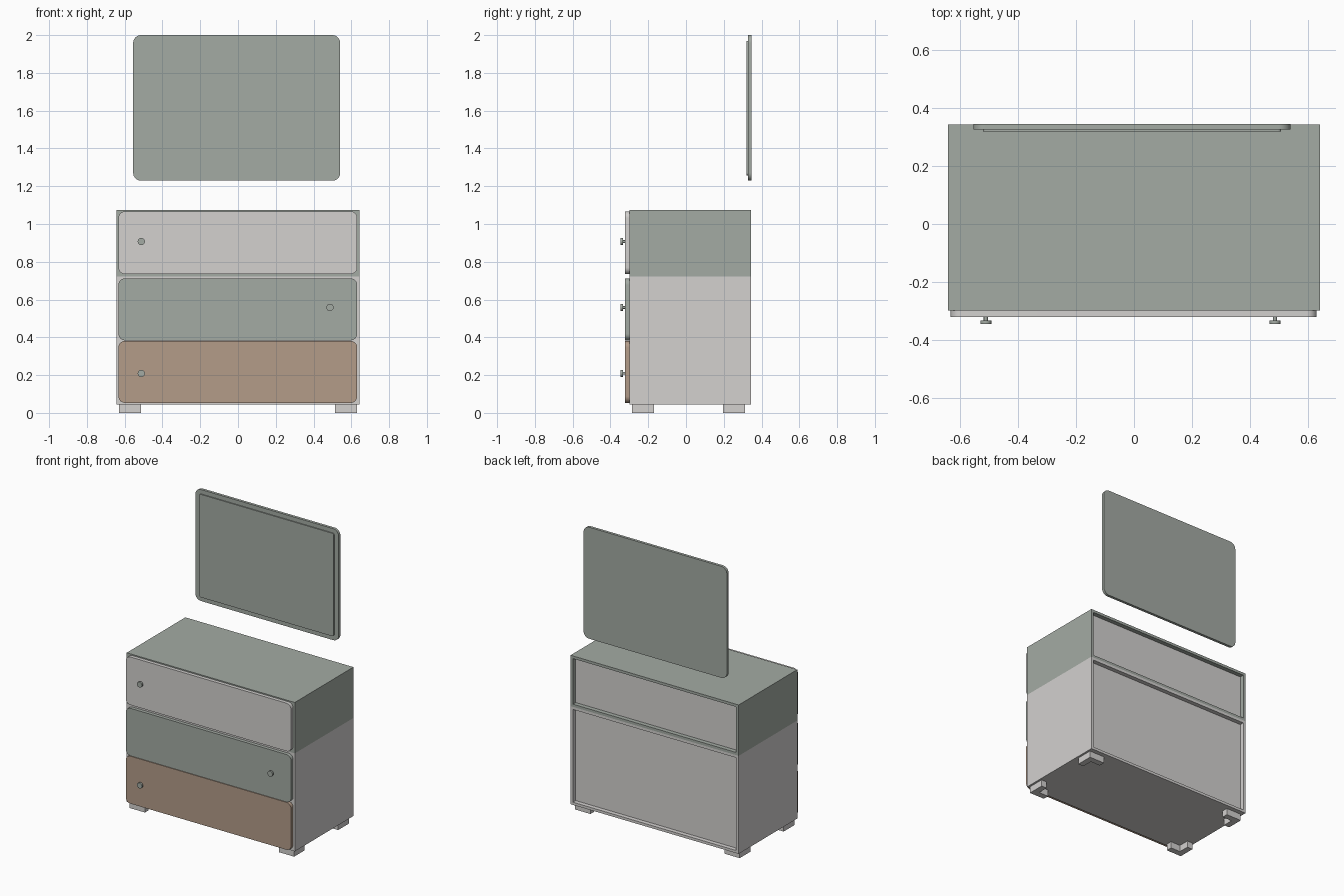
import bpy, bmesh, math

if "Cube" in bpy.data.objects:
    bpy.data.objects.remove(bpy.data.objects["Cube"])


def srgb(r, g, b):
    return tuple(((c / 255 + 0.055) / 1.055) ** 2.4 for c in (r, g, b)) + (1,)


def material(name, rgb):
    m = bpy.data.materials.new(name)
    m.diffuse_color = srgb(*rgb)
    m.use_nodes = True
    m.node_tree.nodes["Principled BSDF"].inputs["Base Color"].default_value = m.diffuse_color
    return m


LIGHT = material("warm light grey", (211, 209, 207))
GREEN = material("sage grey", (164, 171, 164))
BROWN = material("tan brown", (179, 156, 137))


def finish(bm, name, mats, smooth=False):
    bmesh.ops.recalc_face_normals(bm, faces=bm.faces)
    me = bpy.data.meshes.new(name)
    bm.to_mesh(me)
    bm.free()
    ob = bpy.data.objects.new(name, me)
    bpy.context.collection.objects.link(ob)
    for m in mats:
        me.materials.append(m)
    if smooth:
        bpy.ops.object.select_all(action='DESELECT')
        ob.select_set(True)
        bpy.context.view_layer.objects.active = ob
        bpy.ops.object.shade_smooth_by_angle(angle=math.radians(35))
    return ob


def prism(bm, pts, direction):
    """Extrude a polygon along a vector."""
    face = bm.faces.new([bm.verts.new(p) for p in pts])
    new = bmesh.ops.extrude_face_region(bm, geom=[face], use_keep_orig=True)["geom"]
    bmesh.ops.translate(bm, vec=direction,
                        verts=[v for v in new if isinstance(v, bmesh.types.BMVert)])


def rounded_plate(name, x0, x1, y0, y1, z0, z1, r, mat, n=8):
    """Upright plate with rounded corners, facing y."""
    pts = []
    corners = [(x1 - r, z1 - r), (x0 + r, z1 - r), (x0 + r, z0 + r), (x1 - r, z0 + r)]
    for k, (cx, cz) in enumerate(corners):
        for i in range(n + 1):
            a = math.pi / 2 * (k + i / n)
            pts.append((cx + r * math.cos(a), y0, cz + r * math.sin(a)))
    bm = bmesh.new()
    prism(bm, pts, (0, y1 - y0, 0))
    return finish(bm, name, [mat], True)


def carcass(name, z0, z1, mat):
    """Box with a light panel recessed into its back."""
    x, y0, y1 = 0.643, -0.298, 0.343
    bm = bmesh.new()
    prism(bm, [(-x, y0, z0), (x, y0, z0), (x, y0, z1), (-x, y0, z1)], (0, y1 - y0, 0))
    bmesh.ops.recalc_face_normals(bm, faces=bm.faces)
    back = max(bm.faces, key=lambda f: f.calc_center_median().y)
    bmesh.ops.inset_region(bm, faces=[back], thickness=0.026)
    new = bmesh.ops.extrude_face_region(bm, geom=[back])["geom"]
    bmesh.ops.translate(bm, vec=(0, -0.03, 0),
                        verts=[v for v in new if isinstance(v, bmesh.types.BMVert)])
    if back.is_valid:
        bm.faces.remove(back)
    for f in new:
        if isinstance(f, bmesh.types.BMFace):
            f.material_index = 1
    return finish(bm, name, [mat, LIGHT])


# Cabinet boxes
carcass("lower_cabinet", 0.045, 0.723, LIGHT)
carcass("upper_cabinet", 0.723, 1.075, GREEN)

# Drawer fronts with knobs
for name, z0, z1, mat, kx, kz in [("bottom", 0.053, 0.381, BROWN, -0.512, 0.209),
                                  ("middle", 0.384, 0.712, GREEN, 0.487, 0.558),
                                  ("top", 0.735, 1.067, LIGHT, -0.512, 0.907)]:
    rounded_plate(name + "_drawer_front", -0.633, 0.631, -0.322, -0.298, z0, z1, 0.035, mat)
    bm = bmesh.new()
    for r, ya, yb in [(0.007, -0.336, -0.321), (0.019, -0.346, -0.334)]:
        ring = [(kx + r * math.cos(a * math.pi / 12), ya, kz + r * math.sin(a * math.pi / 12))
                for a in range(24)]
        prism(bm, ring, (0, yb - ya, 0))
    finish(bm, name + "_knob", [GREEN], True)

# L-shaped corner feet
for sx, side in ((-1, "left"), (1, "right")):
    for y, sy, end in ((-0.285, 1, "front"), (0.312, -1, "back")):
        outline = [(0, 0), (0.116, 0), (0.116, 0.042), (0.042, 0.042), (0.042, 0.116), (0, 0.116)]
        bm = bmesh.new()
        prism(bm, [(sx * (0.629 - u), y + sy * v, 0) for u, v in outline], (0, 0, 0.045))
        finish(bm, f"{end}_{side}_foot", [LIGHT])

# Wall mirror: back board and raised front panel
rounded_plate("mirror_board", -0.555, 0.541, 0.327, 0.346, 1.229, 2.0, 0.042, GREEN)
rounded_plate("mirror_panel", -0.522, 0.508, 0.320, 0.327, 1.258, 1.97, 0.012, GREEN, 4)
